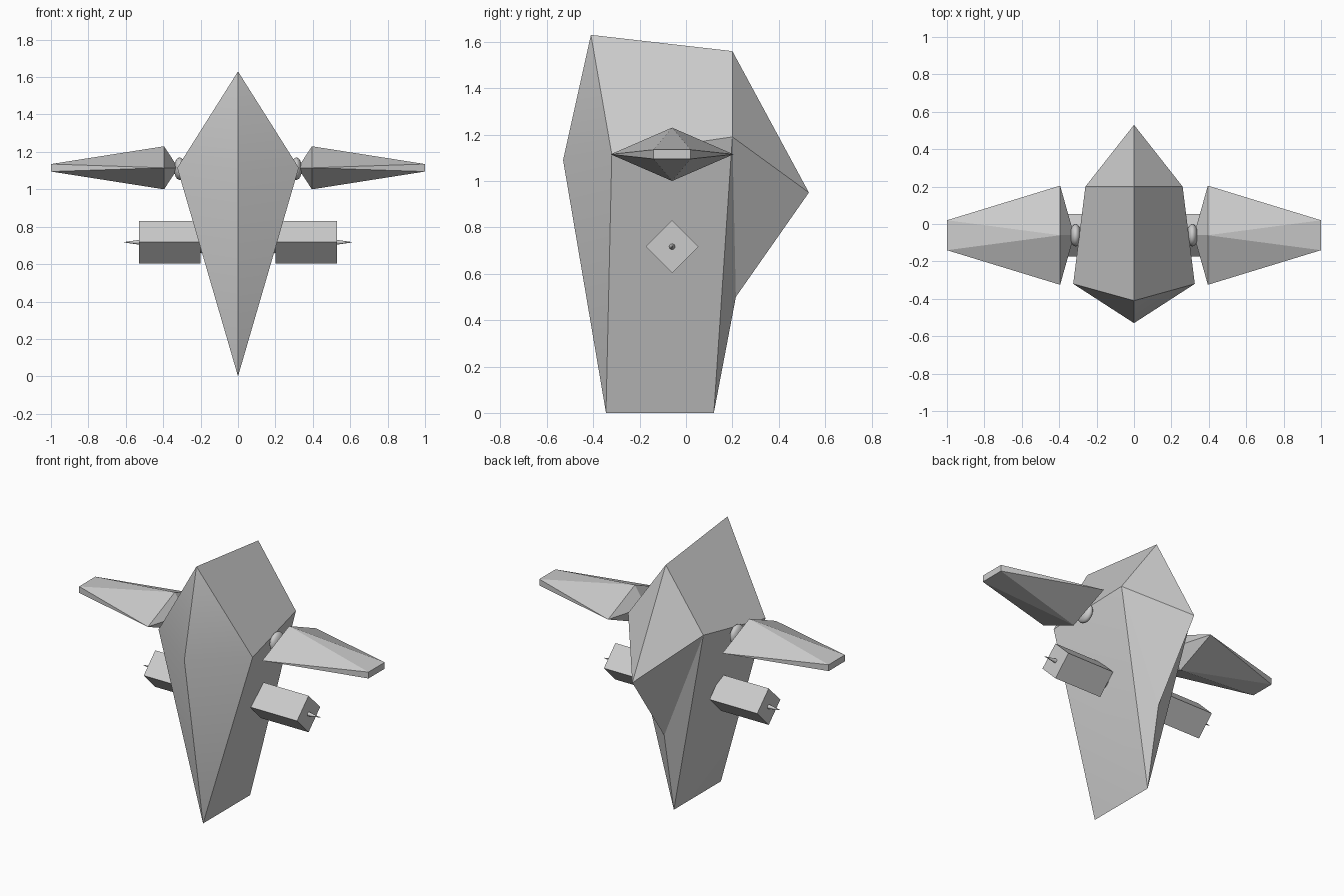
import bpy, bmesh, math
from mathutils import Matrix

if "Cube" in bpy.data.objects:
    bpy.data.objects.remove(bpy.data.objects["Cube"])

grey = bpy.data.materials.new("hull grey")
grey.diffuse_color = (0.6, 0.6, 0.6, 1)
grey.use_nodes = True
grey.node_tree.nodes["Principled BSDF"].inputs["Base Color"].default_value = grey.diffuse_color


def finish(name, bm, smooth=None):
    bmesh.ops.recalc_face_normals(bm, faces=bm.faces)
    me = bpy.data.meshes.new(name)
    bm.to_mesh(me)
    bm.free()
    ob = bpy.data.objects.new(name, me)
    bpy.context.collection.objects.link(ob)
    me.materials.append(grey)
    if smooth:
        bpy.ops.object.select_all(action='DESELECT')
        ob.select_set(True)
        bpy.context.view_layer.objects.active = ob
        bpy.ops.object.shade_smooth_by_angle(angle=math.radians(smooth))
    return ob


def hull(name, points):
    bm = bmesh.new()
    vs = [bm.verts.new(p) for p in points]
    bmesh.ops.convex_hull(bm, input=vs)
    bmesh.ops.dissolve_limit(bm, angle_limit=0.01, verts=bm.verts, edges=bm.edges)
    return finish(name, bm)


def ball(name, x, z):
    bm = bmesh.new()
    mat = Matrix.Translation((x, -0.06, z)) @ Matrix.Diagonal((0.03, 0.06, 0.06, 1))
    bmesh.ops.create_uvsphere(bm, u_segments=24, v_segments=12, radius=1, matrix=mat)
    return finish(name, bm, 40)


# Body: a centre-line profile plus one front and one rear corner on each side
profile = {"top_f": (-0.41, 1.63), "nose": (-0.53, 1.09), "bot_f": (-0.345, 0),
           "bot_b": (0.12, 0), "notch": (0.215, 0.5), "tail": (0.53, 0.95),
           "top_b": (0.2, 1.56)}
half_faces = ["top_f nose F", "nose bot_f F", "top_f F B top_b", "top_b B tail",
              "B tail notch", "B notch bot_b", "B bot_b F", "F bot_b bot_f"]
bm = bmesh.new()
mid = {k: bm.verts.new((0, y, z)) for k, (y, z) in profile.items()}
for s in (-1, 1):
    v = dict(mid)
    v["F"] = bm.verts.new((s * 0.325, -0.32, 1.115))
    v["B"] = bm.verts.new((s * 0.26, 0.2, 1.19))
    for f in half_faces:
        bm.faces.new([v[k] for k in f.split()])
finish("body", bm, 28)

for s, side in ((-1, "left"), (1, "right")):
    # Wing: diamond root with a pointed inner end, tapering to a flat tip
    root = [(s * 0.395, y, z) for y, z in
            ((-0.325, 1.115), (0.205, 1.115), (-0.06, 1.23), (-0.06, 1.0))]
    tip = [(s * 1.0, y, z) for y in (-0.14, 0.02) for z in (1.095, 1.135)]
    hull(side + "_wing", root + tip + [(s * 0.32, -0.06, 1.115)])
    ball(side + "_wing_joint", s * 0.312, 1.11)

    # Gun pod: square bar turned on its corner
    hull(side + "_pod", [(s * x, -0.06 + dy, 0.717 + dz) for x in (0.2, 0.53)
                         for dy, dz in ((0.114, 0), (-0.114, 0), (0, 0.114), (0, -0.114))])
    ball(side + "_pod_joint", s * 0.19, 0.717)

    # Needle barrel
    bm = bmesh.new()
    mat = Matrix.Translation((s * 0.565, -0.06, 0.717)) @ Matrix.Rotation(s * math.pi / 2, 4, 'Y')
    bmesh.ops.create_cone(bm, cap_ends=True, segments=16, radius1=0.014, radius2=0.001,
                          depth=0.09, matrix=mat)
    finish(side + "_barrel", bm, 40)
